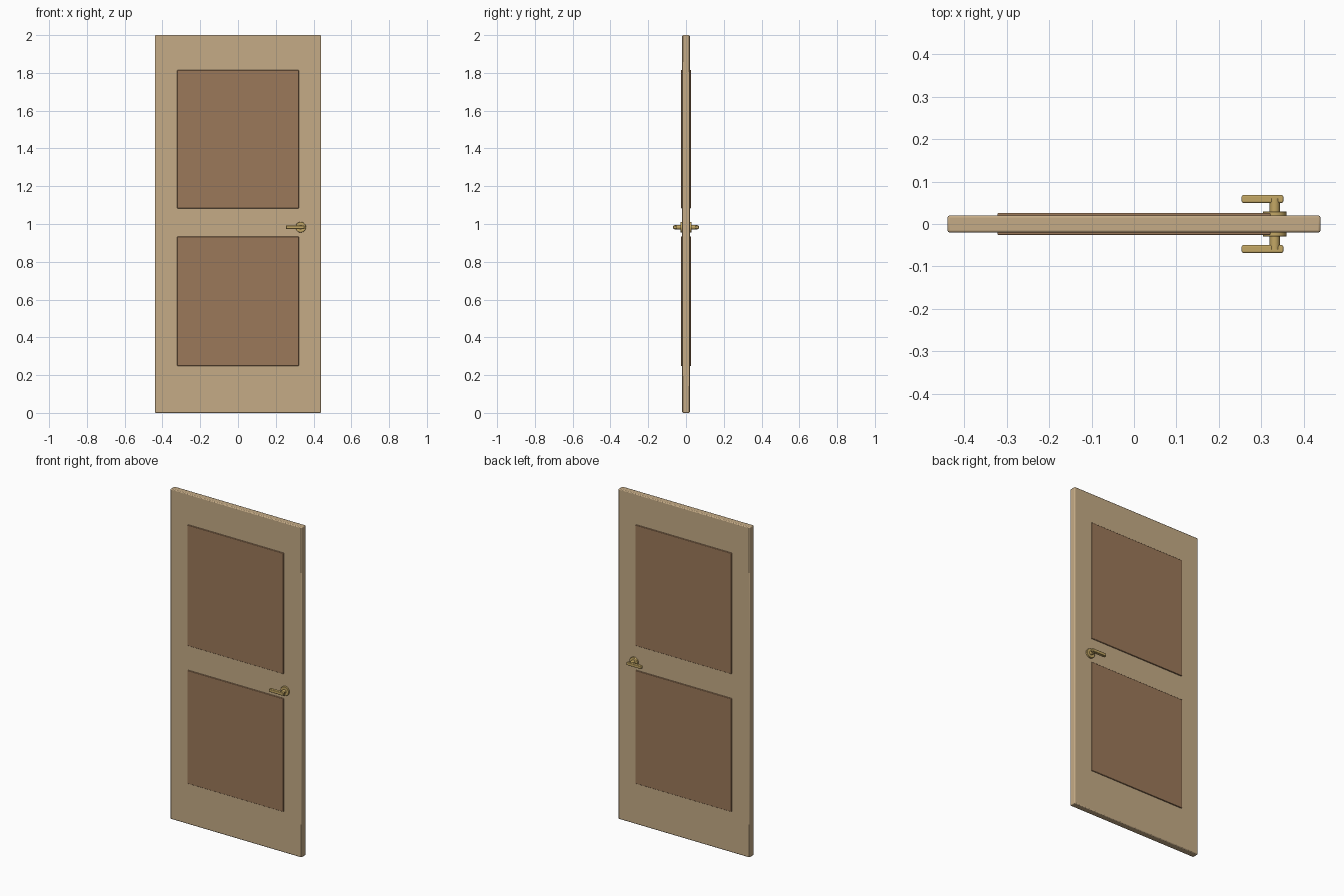
import bpy, math

if "Cube" in bpy.data.objects:
    bpy.data.objects.remove(bpy.data.objects["Cube"])


def material(name, color):
    m = bpy.data.materials.new(name)
    m.diffuse_color = color
    m.use_nodes = True
    m.node_tree.nodes["Principled BSDF"].inputs["Base Color"].default_value = m.diffuse_color
    return m


light_wood = material("light_wood", (0.56, 0.41, 0.24, 1))
dark_wood = material("dark_wood", (0.33, 0.19, 0.10, 1))
brass = material("brass", (0.55, 0.39, 0.13, 1))


def finish(name, mat, bevel, segments=2):
    ob = bpy.context.object
    ob.name = name
    ob.data.materials.append(mat)
    if bevel:
        mod = ob.modifiers.new("bevel", 'BEVEL')
        mod.width = bevel
        mod.segments = segments
        mod.limit_method = 'ANGLE'
    bpy.ops.object.shade_smooth_by_angle(angle=math.radians(35))
    return ob


def box(name, lo, hi, mat, bevel):
    bpy.ops.mesh.primitive_cube_add(size=1, location=[(a + b) / 2 for a, b in zip(lo, hi)])
    bpy.context.object.scale = [b - a for a, b in zip(lo, hi)]
    bpy.ops.object.transform_apply(location=False, rotation=False, scale=True)
    return finish(name, mat, bevel)


def disc(name, radius, y0, y1, mat, bevel):
    bpy.ops.mesh.primitive_cylinder_add(vertices=32, radius=radius, depth=abs(y1 - y0),
                                        location=(HX, (y0 + y1) / 2, HZ),
                                        rotation=(math.pi / 2, 0, 0))
    return finish(name, mat, bevel)


# Door slab
box("door_slab", (-0.44, -0.02, 0), (0.44, 0.02, 2), light_wood, 0.005)

# Raised panels on both faces
for level, z0, z1 in (("lower", 0.248, 0.934), ("upper", 1.083, 1.815)):
    for side, s in (("front", -1), ("back", 1)):
        ya, yb = sorted((s * 0.012, s * 0.026))
        box(f"{level}_panel_{side}", (-0.322, ya, z0), (0.322, yb, z1), dark_wood, 0.003)

# Lever handles on both faces
HX, HZ = 0.332, 0.983
for side, s in (("front", -1), ("back", 1)):
    disc(f"rose_{side}", 0.028, s * 0.016, s * 0.03, brass, 0.002)
    disc(f"spindle_{side}", 0.012, s * 0.026, s * 0.06, brass, 0)
    ya, yb = sorted((s * 0.05, s * 0.068))
    box(f"lever_{side}", (0.254, ya, HZ - 0.009), (0.352, yb, HZ + 0.009), brass, 0.003)
